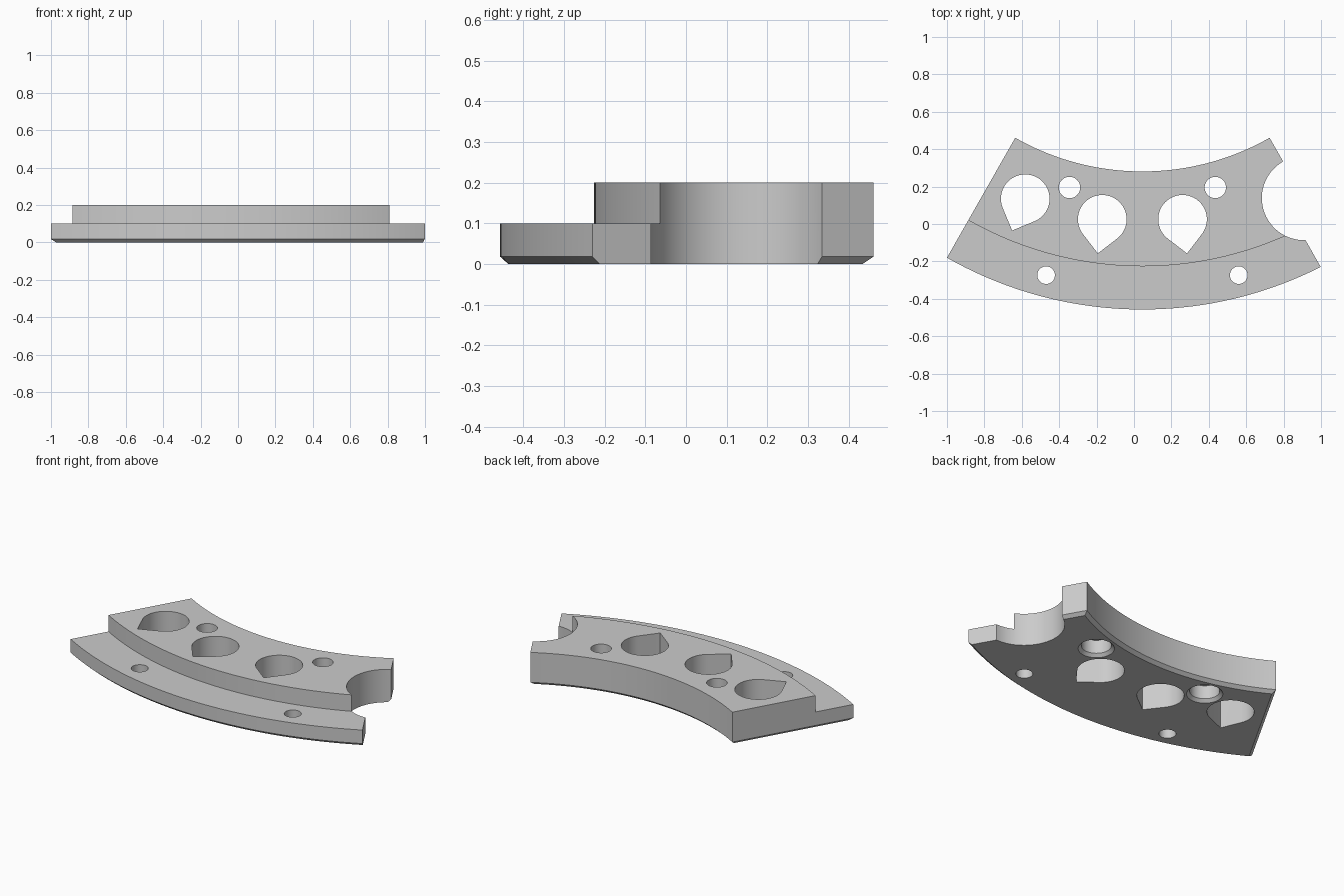
import bpy, bmesh
from math import sin, cos, asin, pi, radians

if "Cube" in bpy.data.objects:
    bpy.data.objects.remove(bpy.data.objects["Cube"], do_unlink=True)

CX, CY = 0.045, 1.655                       # centre of the ring the segment belongs to
R_IN, R_STEP, R_OUT = 1.374, 1.881, 2.112
HALF = radians(29.66)
HEIGHT, STEP_Z, CHAMFER = 0.2, 0.1, 0.018

grey = bpy.data.materials.new("light grey")
grey.use_nodes = True
grey.diffuse_color = (0.6, 0.6, 0.6, 1)
grey.node_tree.nodes["Principled BSDF"].inputs["Base Color"].default_value = (0.6, 0.6, 0.6, 1)


def loft(name, layers):
    """Solid through (outline, z) layers that share a point count."""
    bm = bmesh.new()
    rings = [[bm.verts.new((x, y, z)) for x, y in pts] for pts, z in layers]
    n = len(rings[0])
    for lo, hi in zip(rings, rings[1:]):
        for i in range(n):
            j = (i + 1) % n
            bm.faces.new((lo[i], lo[j], hi[j], hi[i]))
    bm.faces.new(rings[0][::-1])
    bm.faces.new(rings[-1])
    bmesh.ops.recalc_face_normals(bm, faces=bm.faces)
    mesh = bpy.data.meshes.new(name)
    bm.to_mesh(mesh)
    bm.free()
    mesh.materials.append(grey)
    obj = bpy.data.objects.new(name, mesh)
    bpy.context.collection.objects.link(obj)
    return obj


def sector(r0, r1, half, inset=0.0, n=64):
    """Ring sector outline; the inset moves every edge inwards."""
    pts = []
    for r, sign in ((r0 + inset, -1), (r1 - inset, 1)):
        a = half - asin(inset / r)
        for i in range(n + 1):
            t = sign * a * (2 * i / n - 1)
            pts.append((CX + r * sin(t), CY - r * cos(t)))
    return pts


def place(pts, r, a):
    """Local outline (u outward, v sideways) set at radius r and angle a."""
    return [(CX + (r + u) * sin(a) + v * cos(a),
             CY - (r + u) * cos(a) + v * sin(a)) for u, v in pts]


def arc(r, start=0.0, end=2 * pi, n=64):
    return [(r * cos(start + (end - start) * i / n),
             r * sin(start + (end - start) * i / n)) for i in range(n + 1)]


def circle(r):
    return arc(r)[:-1]


# Main body with a chamfered lower rim
body = loft("ring_segment", [(sector(R_IN, R_OUT, HALF, 0.02), 0),
                             (sector(R_IN, R_OUT, HALF), CHAMFER),
                             (sector(R_IN, R_OUT, HALF), HEIGHT)])
cutters = []

# Lower outer flange
ledge = sector(R_STEP, R_OUT + 0.3, HALF + 0.2, n=90)
cutters.append(loft("ledge_cutter", [(ledge, STEP_Z), (ledge, 0.4)]))

# Teardrop openings pointing outwards
drop = arc(0.13, pi / 4, 7 * pi / 4) + [(0.13 * 2 ** 0.5, 0)]
for deg in (-22.4, -7.5, 7.5):
    pts = place(drop, 1.644, radians(deg))
    cutters.append(loft("teardrop_cutter", [(pts, -0.1), (pts, 0.4)]))

# Screw holes: counterbored in the body, plain in the flange
for side in (-1, 1):
    a = side * radians(14.95)
    profile = ((0.118, -CHAMFER), (0.083, CHAMFER), (0.083, 0.1), (0.057, 0.1), (0.057, 0.4))
    cutters.append(loft("body_hole_cutter",
                        [(place(circle(r), 1.511, a), z) for r, z in profile]))
    pts = place(circle(0.047), 1.996, a)
    cutters.append(loft("flange_hole_cutter", [(pts, -0.1), (pts, 0.4)]))

# Keyhole notch in the left end
neck = asin(0.104 / 0.225)
notch = place(arc(0.225, neck, 2 * pi - neck) + [(0.8, -0.104), (0.8, 0.104)], 1.745, HALF)
cutters.append(loft("notch_cutter", [(notch, -0.1), (notch, 0.4)]))

bpy.context.view_layer.objects.active = body
for cutter in cutters:
    cutter.hide_render = True
    mod = body.modifiers.new("cut", "BOOLEAN")
    mod.operation = "DIFFERENCE"
    mod.solver = "EXACT"
    mod.object = cutter
    bpy.ops.object.modifier_apply(modifier=mod.name)
    bpy.data.objects.remove(cutter, do_unlink=True)

# Smooth curved walls, sharp edges
bpy.ops.object.select_all(action="DESELECT")
body.select_set(True)
bpy.ops.object.shade_smooth_by_angle(angle=radians(25))
